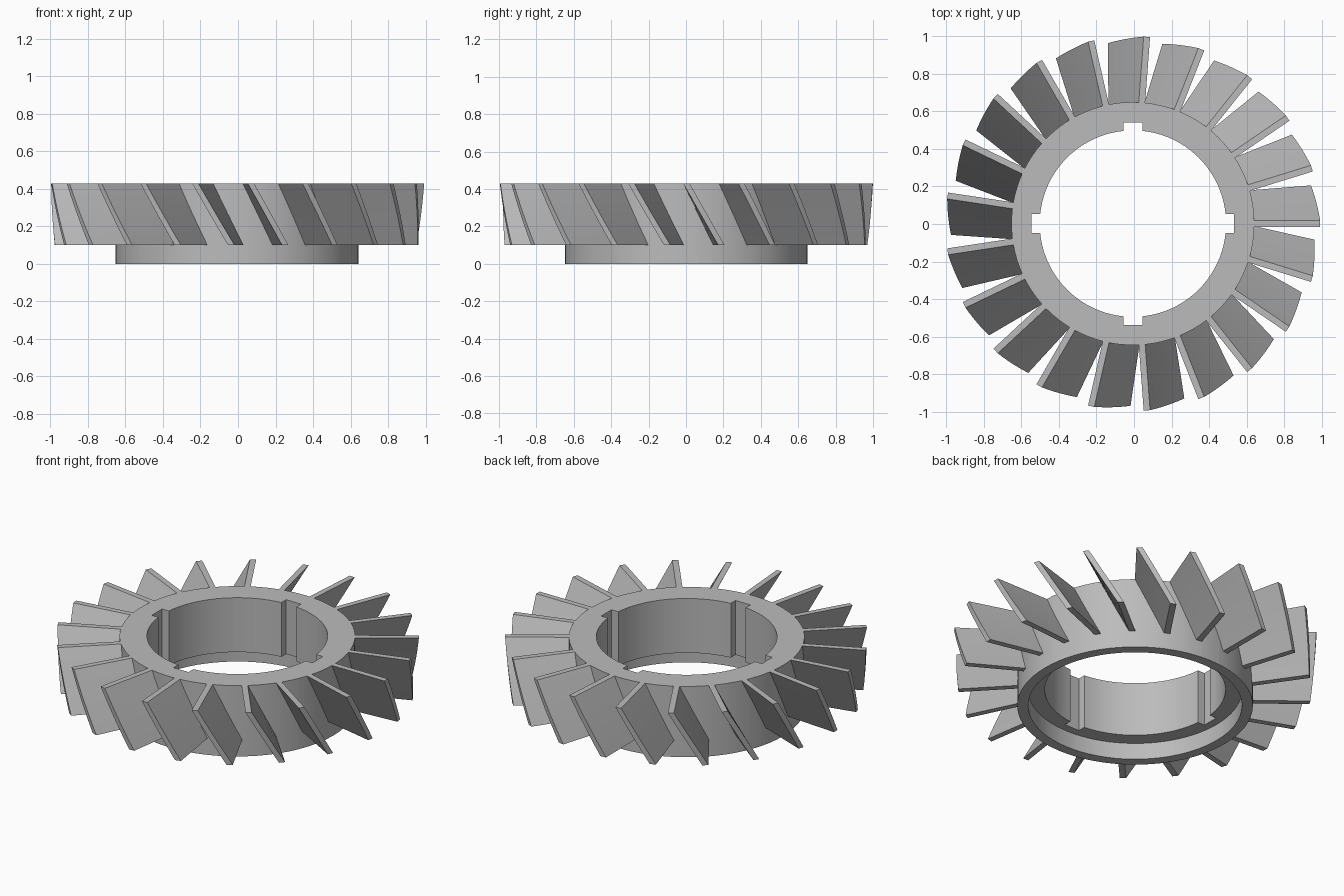
import bpy, bmesh, math

if "Cube" in bpy.data.objects:
    bpy.data.objects.remove(bpy.data.objects["Cube"])

CENTRE = (-0.006, 0.002, 0)
TOP, BASE = 0.43, 0.10            # blade top, and blade / recess-floor level
BLADES = 21

grey = bpy.data.materials.new("plain_grey")
grey.diffuse_color = (0.5, 0.5, 0.5, 1)
grey.use_nodes = True
grey.node_tree.nodes["Principled BSDF"].inputs["Base Color"].default_value = grey.diffuse_color


def finish(bm, name):
    bmesh.ops.recalc_face_normals(bm, faces=bm.faces)
    mesh = bpy.data.meshes.new(name)
    bm.to_mesh(mesh)
    bm.free()
    mesh.materials.append(grey)
    obj = bpy.data.objects.new(name, mesh)
    obj.location = CENTRE
    bpy.context.collection.objects.link(obj)
    bpy.ops.object.select_all(action='DESELECT')
    obj.select_set(True)
    bpy.context.view_layer.objects.active = obj
    bpy.ops.object.shade_smooth_by_angle(angle=math.radians(25))
    return obj


def bridge(bm, a, b):
    n = len(a)
    for i in range(n):
        bm.faces.new((a[i], a[(i + 1) % n], b[(i + 1) % n], b[i]))


# Bore outline: a circle with four square keyways
BORE, KEY_R, KEY_W, STEPS = 0.497, 0.54, 0.05, 20
start = math.asin(KEY_W / BORE)
quadrant = [(KEY_R, -KEY_W), (KEY_R, 0), (KEY_R, KEY_W)]
for i in range(STEPS + 1):
    a = start + (math.pi / 2 - 2 * start) * i / STEPS
    quadrant.append((BORE * math.cos(a), BORE * math.sin(a)))
bore = []
for q in range(4):
    c, s = math.cos(q * math.pi / 2), math.sin(q * math.pi / 2)
    bore += [(x * c - y * s, x * s + y * c) for x, y in quadrant]


def circle(r):
    return [(r * x / math.hypot(x, y), r * y / math.hypot(x, y)) for x, y in bore]


# Hub: outer wall, top ring, keyed bore, and a shallow recess underneath
bm = bmesh.new()
loops = [[bm.verts.new((x, y, z)) for x, y in outline] for outline, z in (
    (circle(0.648), 0), (circle(0.648), TOP), (bore, TOP),
    (bore, BASE), (circle(0.588), BASE), (circle(0.588), 0))]
for i, loop in enumerate(loops):
    bridge(bm, loop, loops[(i + 1) % len(loops)])
finish(bm, "hub")

# Blades: leaning, slightly twisted plates lofted from bottom to top
HALF, ROOT, LOFT = 0.017, 0.60, 6
bm = bmesh.new()
for k in range(BLADES):
    a = 2 * math.pi * k / BLADES
    c, s = math.cos(a), math.sin(a)
    sections = []
    for j in range(LOFT + 1):
        t = j / LOFT
        z = BASE + (TOP - BASE) * t
        inner, outer = 0.157 * (1 - t), 0.187 * (1 - t)   # sideways lean
        tip = 0.972 + 0.027 * t
        ring = []
        for r, y in ((ROOT, inner - HALF), (tip, outer - HALF),
                     (tip, outer + HALF), (ROOT, inner + HALF)):
            x = math.sqrt(r * r - y * y)
            ring.append(bm.verts.new((x * c - y * s, x * s + y * c, z)))
        sections.append(ring)
    for lower, upper in zip(sections, sections[1:]):
        bridge(bm, lower, upper)
    bm.faces.new(sections[0])
    bm.faces.new(sections[-1])
finish(bm, "blades")
